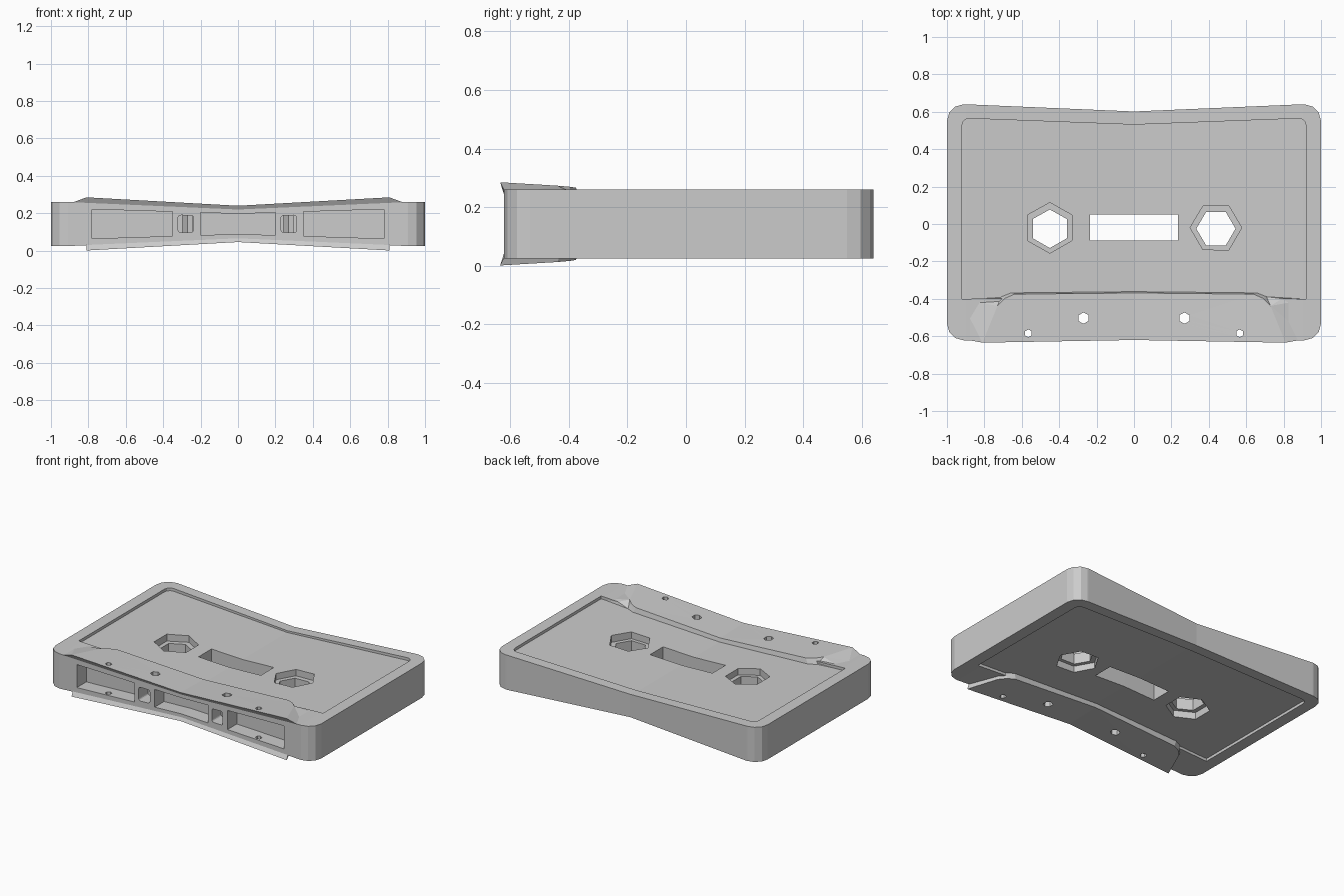
import bpy, bmesh, math
from mathutils import Matrix, Vector

if "Cube" in bpy.data.objects:
    bpy.data.objects.remove(bpy.data.objects["Cube"])

MID_Z = 0.143    # height of the middle plane
EDGE = 0.118     # half thickness of the shell
FLOOR = 0.099    # half height of the sunken label floors

grey = bpy.data.materials.new("plain grey")
grey.use_nodes = True
grey.diffuse_color = (0.6, 0.6, 0.6, 1)
bsdf = grey.node_tree.nodes["Principled BSDF"]
bsdf.inputs["Base Color"].default_value = grey.diffuse_color
bsdf.inputs["Roughness"].default_value = 0.7


def rounded(x0, x1, y0, y1, front_r, back_r, steps=3):
    """Counter-clockwise rectangle outline with cut corners."""
    points = []
    corners = [(x1, y1, -1, -1, back_r), (x0, y1, 1, -1, back_r),
               (x0, y0, 1, 1, front_r), (x1, y0, -1, 1, front_r)]
    for i, (x, y, sx, sy, r) in enumerate(corners):
        if not r:
            points.append((x, y))
            continue
        for s in range(steps + 1):
            a = math.pi / 2 * (i + s / steps)
            points.append((x + sx * r + r * math.cos(a), y + sy * r + r * math.sin(a)))
    return points


def hexagon(x, y, r, turn=0):
    angles = [math.radians(turn + 60 * i) for i in range(6)]
    return [(x + r * math.cos(a), y + r * math.sin(a)) for a in angles]


def loft(name, low, high, z0, z1, matrix=Matrix()):
    """Solid between two outlines with equal point counts."""
    bm = bmesh.new()
    a = [bm.verts.new((x, y, z0)) for x, y in low]
    b = [bm.verts.new((x, y, z1)) for x, y in high]
    bm.faces.new(a)
    bm.faces.new(b)
    for i in range(len(a)):
        j = (i + 1) % len(a)
        bm.faces.new((a[i], a[j], b[j], b[i]))
    bm.transform(matrix)
    bmesh.ops.recalc_face_normals(bm, faces=bm.faces)
    mesh = bpy.data.meshes.new(name)
    bm.to_mesh(mesh)
    bm.free()
    mesh.materials.append(grey)
    obj = bpy.data.objects.new(name, mesh)
    bpy.context.collection.objects.link(obj)
    return obj


helpers = []


def combine(target, other, operation):
    mod = target.modifiers.new(other.name, 'BOOLEAN')
    mod.object, mod.operation, mod.solver = other, operation, 'EXACT'
    other.hide_render = True
    helpers.append(other)


def cut(name, outline, z0, z1, matrix=Matrix()):
    combine(shell, loft(name, outline, outline, z0, z1, matrix), 'DIFFERENCE')


def both_sides(half):
    """Mirror half an outline across x = 0."""
    return half + [(-x, y) for x, y in reversed(half)]


# Main shell with sunken label areas above and below
outline = rounded(-1, 1, -0.622, 0.64, 0.09, 0.09)
shell = loft("cassette_shell", outline, outline, -EDGE, EDGE)
label = rounded(-0.92, 0.92, -0.4, 0.565, 0, 0.04)
cut("upper_label_recess", label, FLOOR, 0.2)
cut("lower_label_recess", label, -0.2, -FLOOR)

# Raised head-end plates: sloped sides above, upright sides below
crest = both_sides([(0.81, -0.636), (0.73, -0.44), (0.69, -0.4), (0.64, -0.378)])
wide = both_sides([(0.93, -0.612), (0.93, -0.401), (0.71, -0.39), (0.66, -0.37)])
snug = both_sides([(0.81, -0.612), (0.735, -0.43), (0.695, -0.391), (0.65, -0.37)])
for name, base, side in (("upper_head_plate", wide, 1), ("lower_head_plate", snug, -1)):
    plate = loft(name, base, crest, side * 0.095, side * 0.147)
    # The crest falls slightly towards the rear
    for v in plate.data.vertices:
        if abs(v.co.z) > 0.14:
            v.co.z -= side * 0.04 * (v.co.y + 0.636)
    combine(shell, plate, 'UNION')

# Reel holes with a stepped hub ring, one turned against the other
for name, x, turn in (("right_reel", -0.45, 30), ("left_reel", 0.438, 0)):
    outer = hexagon(x, -0.02, 0.138, turn)
    cut(name + "_upper_step", outer, 0.045, 0.2)
    cut(name + "_lower_step", outer, -0.2, -0.045)
    cut(name + "_hole", hexagon(x, -0.025, 0.105, turn), -0.3, 0.3)

# Central window and small through holes
cut("window", rounded(-0.235, 0.235, -0.091, 0.053, 0, 0), -0.3, 0.3)
for side in (-1, 1):
    cut("guide_hole", hexagon(side * 0.27, -0.512, 0.031, 30), -0.3, 0.3)
    cut("pin_hole", hexagon(side * 0.565, -0.59, 0.021, 30), -0.3, 0.3)

# Pockets in the front edge
to_front = Matrix.Rotation(math.pi / 2, 4, 'X')
pockets = [(-0.78, -0.35, 0.082, 0), (-0.32, -0.237, 0.06, 0.016), (-0.2, 0.2, 0.082, 0),
           (0.23, 0.313, 0.06, 0.016), (0.35, 0.78, 0.082, 0)]
for x0, x1, h, r in pockets:
    cut("front_pocket", rounded(x0, x1, -h, h, r, r), 0.52, 0.8, to_front)

# Apply the cuts and remove the helpers
graph = bpy.context.evaluated_depsgraph_get()
finished = bpy.data.meshes.new_from_object(shell.evaluated_get(graph))
shell.modifiers.clear()
shell.data = finished
for obj in helpers:
    bpy.data.objects.remove(obj)

# Pinch the whole cassette towards its middle
bm = bmesh.new()
bm.from_mesh(finished)
for x in (-0.9, 0, 0.9):
    bmesh.ops.bisect_plane(bm, geom=bm.verts[:] + bm.edges[:] + bm.faces[:],
                           plane_co=Vector((x, 0, 0)), plane_no=Vector((1, 0, 0)))
bmesh.ops.triangulate(bm, faces=[f for f in bm.faces if len(f.verts) > 4])
for v in bm.verts:
    t = min(abs(v.co.x) / 0.9, 1)
    waist = 0.94 if v.co.y > 0 else 0.975
    v.co.y *= waist + (1 - waist) * t
    v.co.z = MID_Z + v.co.z * (0.66 + 0.34 * t)
bm.to_mesh(finished)
bm.free()
finished.materials.clear()
finished.materials.append(grey)
for poly in finished.polygons:
    poly.material_index = 0
    poly.use_smooth = False
